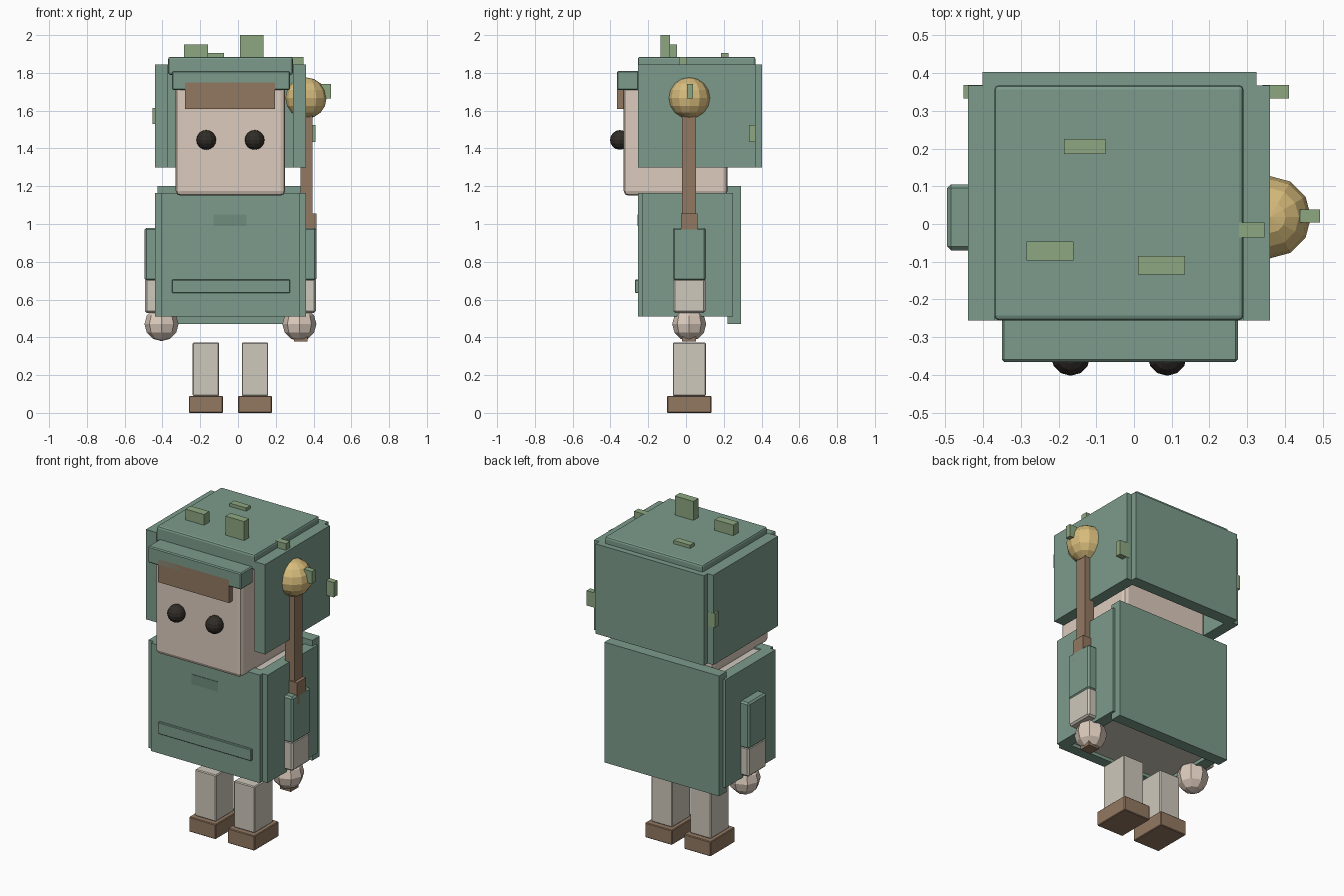
import bpy


def mat(name, r, g, b):
    m = bpy.data.materials.new(name)
    m.diffuse_color = (r, g, b, 1)
    return m


GREEN = mat("green_cloth", 0.20, 0.33, 0.26)
DARK = mat("dark_green", 0.16, 0.27, 0.21)
LEAF = mat("leaf_green", 0.27, 0.39, 0.22)
SKIN = mat("skin", 0.72, 0.60, 0.51)
CLOTH = mat("pale_cloth", 0.62, 0.58, 0.50)
BROWN = mat("brown", 0.29, 0.19, 0.12)
BLACK = mat("eye_black", 0.03, 0.025, 0.02)
GOLD = mat("gold", 0.68, 0.50, 0.20)
CX = -0.04  # symmetry plane of the body


def box(name, x, y, z, material, bevel=0.0, segments=1):
    """Box from (min, max) pairs on each axis."""
    spans = (x, y, z)
    bpy.ops.mesh.primitive_cube_add(size=1, location=[(a + b) / 2 for a, b in spans])
    o = bpy.context.object
    o.name = name
    o.scale = [b - a for a, b in spans]
    bpy.ops.object.transform_apply(location=False, rotation=False, scale=True)
    o.data.materials.append(material)
    if bevel:
        mod = o.modifiers.new("bevel", 'BEVEL')
        mod.width = bevel
        mod.segments = segments
    return o


def ball(name, loc, r, material, seg, rings):
    bpy.ops.mesh.primitive_uv_sphere_add(segments=seg, ring_count=rings, radius=r, location=loc)
    o = bpy.context.object
    o.name = name
    o.data.materials.append(material)
    return o


# Paired parts, mirrored about the body centre
for side, s in (("left", -1), ("right", 1)):
    def mx(a, b):
        return tuple(sorted((CX + s * a, CX + s * b)))
    box(side + "_shoe", mx(0.04, 0.22), (-0.10, 0.135), (0, 0.09), BROWN, 0.004)
    box(side + "_leg", mx(0.06, 0.20), (-0.07, 0.105), (0.09, 0.372), CLOTH, 0.005)
    box(side + "_sleeve", mx(0.28, 0.455), (-0.07, 0.105), (0.70, 0.98), GREEN, 0.01)
    box(side + "_forearm", mx(0.282, 0.453), (-0.068, 0.103), (0.53, 0.71), CLOTH, 0.01)
    ball(side + "_hand", (CX + s * 0.365, 0.017, 0.47), 0.09, SKIN, 8, 6)
    ball(side + "_eye", (CX + s * 0.128, -0.35, 1.445), 0.052, BLACK, 12, 8)
    box(side + "_coat_panel", mx(0.33, 0.40), (-0.23, 0.25), (0.51, 1.165), GREEN)
    box(side + "_hood_panel", mx(0.33, 0.40), (-0.255, 0.367), (1.30, 1.845), GREEN)

# Torso and coat
box("torso", (-0.37, 0.29), (-0.20, 0.22), (0.53, 1.155), CLOTH)
box("coat_front", (-0.405, 0.325), (-0.255, -0.19), (0.51, 1.165), GREEN)
box("coat_back", (-0.425, 0.345), (0.22, 0.29), (0.47, 1.20), GREEN)
box("coat_pocket", (-0.35, 0.275), (-0.27, -0.25), (0.635, 0.705), GREEN, 0.003)
box("chest_patch", (-0.13, 0.045), (-0.258, -0.25), (0.99, 1.05), DARK)

# Head, hair and hood
box("head", (-0.33, 0.25), (-0.33, 0.22), (1.15, 1.80), SKIN, 0.025, 2)
box("fringe", (-0.28, 0.195), (-0.365, -0.31), (1.61, 1.75), BROWN)
box("hood_top", (-0.37, 0.29), (-0.255, 0.368), (1.79, 1.885), GREEN, 0.012, 2)
box("hood_brim", (-0.35, 0.275), (-0.365, -0.25), (1.71, 1.81), GREEN, 0.006)
box("hood_back", (-0.402, 0.325), (0.33, 0.403), (1.30, 1.845), GREEN)

# Staff
box("staff_shaft", (0.33, 0.395), (-0.02, 0.053), (1.04, 1.62), BROWN)
box("staff_collar", (0.328, 0.415), (-0.026, 0.06), (0.92, 1.055), BROWN)
box("staff_foot", (0.296, 0.368), (-0.02, 0.053), (0.378, 0.60), BROWN)
ball("staff_orb", (0.36, 0.018, 1.667), 0.109, GOLD, 12, 8)

# Leaf scraps
leaves = (
    ((-0.285, -0.16), (-0.097, -0.047), (1.87, 1.95)),
    ((0.01, 0.135), (-0.134, -0.085), (1.87, 2.0)),
    ((-0.185, -0.075), (0.185, 0.225), (1.87, 1.905)),
    ((0.277, 0.346), (-0.036, 0.004), (1.835, 1.885)),
    ((0.34, 0.41), (0.333, 0.368), (1.435, 1.525)),
    ((-0.452, -0.40), (0.333, 0.368), (1.53, 1.615)),
    ((0.44, 0.493), (0.004, 0.038), (1.665, 1.74)),
)
for i, spans in enumerate(leaves):
    box("leaf_%d" % (i + 1), *spans, LEAF)
